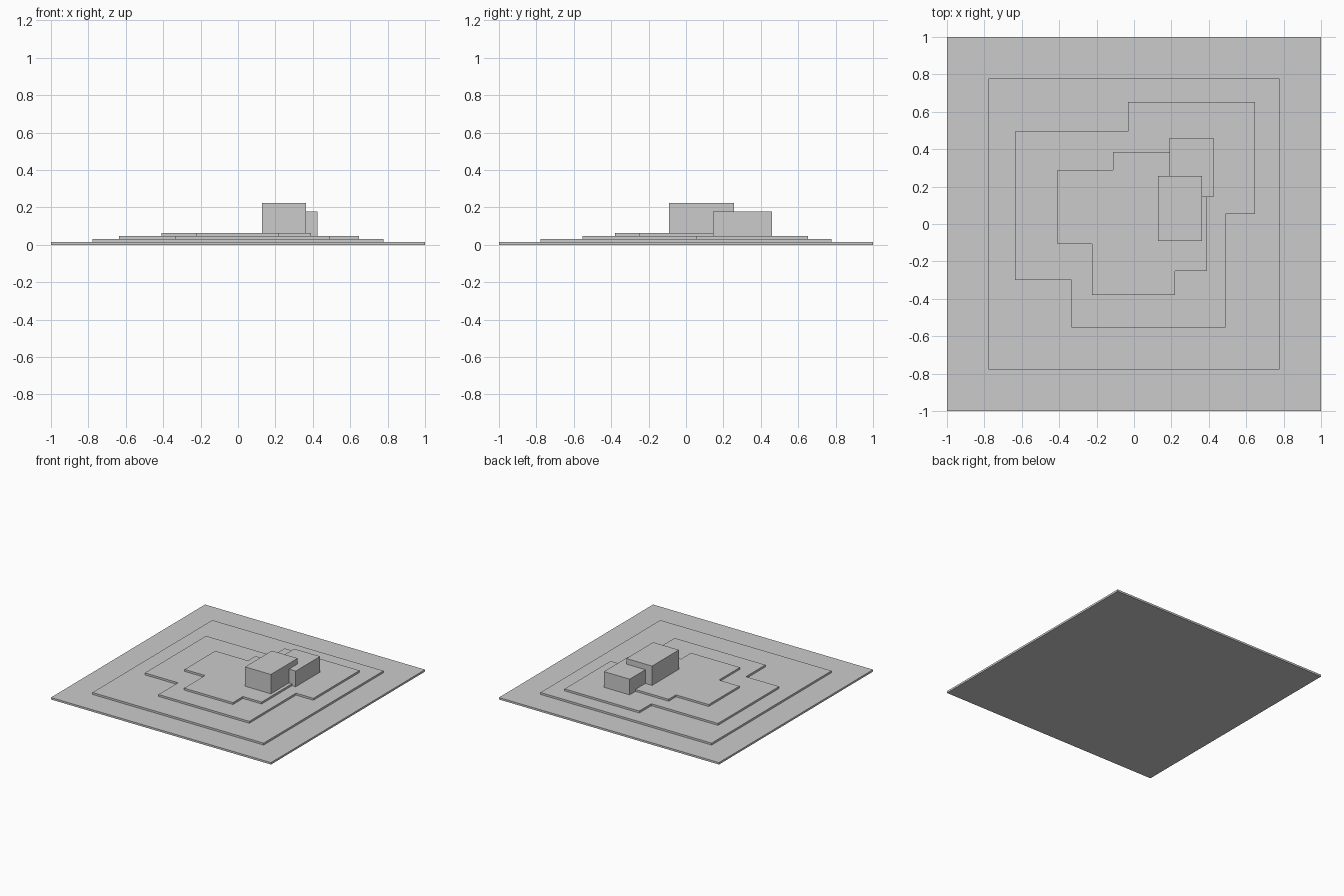
import bpy
import bmesh

if "Cube" in bpy.data.objects:
    bpy.data.objects.remove(bpy.data.objects["Cube"])

STEP = 0.016  # thickness of one terrain layer


def prism(name, outline, z0, z1):
    """Extrude a flat outline from z0 up to z1."""
    bm = bmesh.new()
    face = bm.faces.new([bm.verts.new((x, y, z0)) for x, y in outline])
    ext = bmesh.ops.extrude_face_region(bm, geom=[face])
    top = [v for v in ext["geom"] if isinstance(v, bmesh.types.BMVert)]
    bmesh.ops.translate(bm, verts=top, vec=(0, 0, z1 - z0))
    bmesh.ops.recalc_face_normals(bm, faces=bm.faces)
    mesh = bpy.data.meshes.new(name)
    bm.to_mesh(mesh)
    bm.free()
    obj = bpy.data.objects.new(name, mesh)
    bpy.context.collection.objects.link(obj)
    return obj


def rect(x0, x1, y0, y1):
    return [(x0, y0), (x1, y0), (x1, y1), (x0, y1)]


# Stepped terrain layers, lowest first
layers = {
    "base_plate": rect(-1, 1, -1, 1),
    "square_terrace": rect(-0.778, 0.778, -0.778, 0.778),
    "middle_terrace": [
        (-0.637, -0.30), (-0.335, -0.30), (-0.335, -0.553), (0.49, -0.553),
        (0.49, 0.053), (0.648, 0.053), (0.648, 0.652), (-0.032, 0.652),
        (-0.032, 0.495), (-0.637, 0.495)],
    "upper_terrace": [
        (-0.41, -0.108), (-0.224, -0.108), (-0.224, -0.38), (0.22, -0.38),
        (0.22, -0.25), (0.39, -0.25), (0.39, 0.385), (-0.112, 0.385),
        (-0.112, 0.29), (-0.41, 0.29)],
}
for i, (name, outline) in enumerate(layers.items()):
    prism(name, outline, i * STEP, (i + 1) * STEP)

# Two overlapping blocks on the terraces
prism("tall_block", rect(0.129, 0.363, -0.092, 0.256), 4 * STEP, 0.223)
prism("low_block", rect(0.19, 0.424, 0.144, 0.46), 3 * STEP, 0.177)
